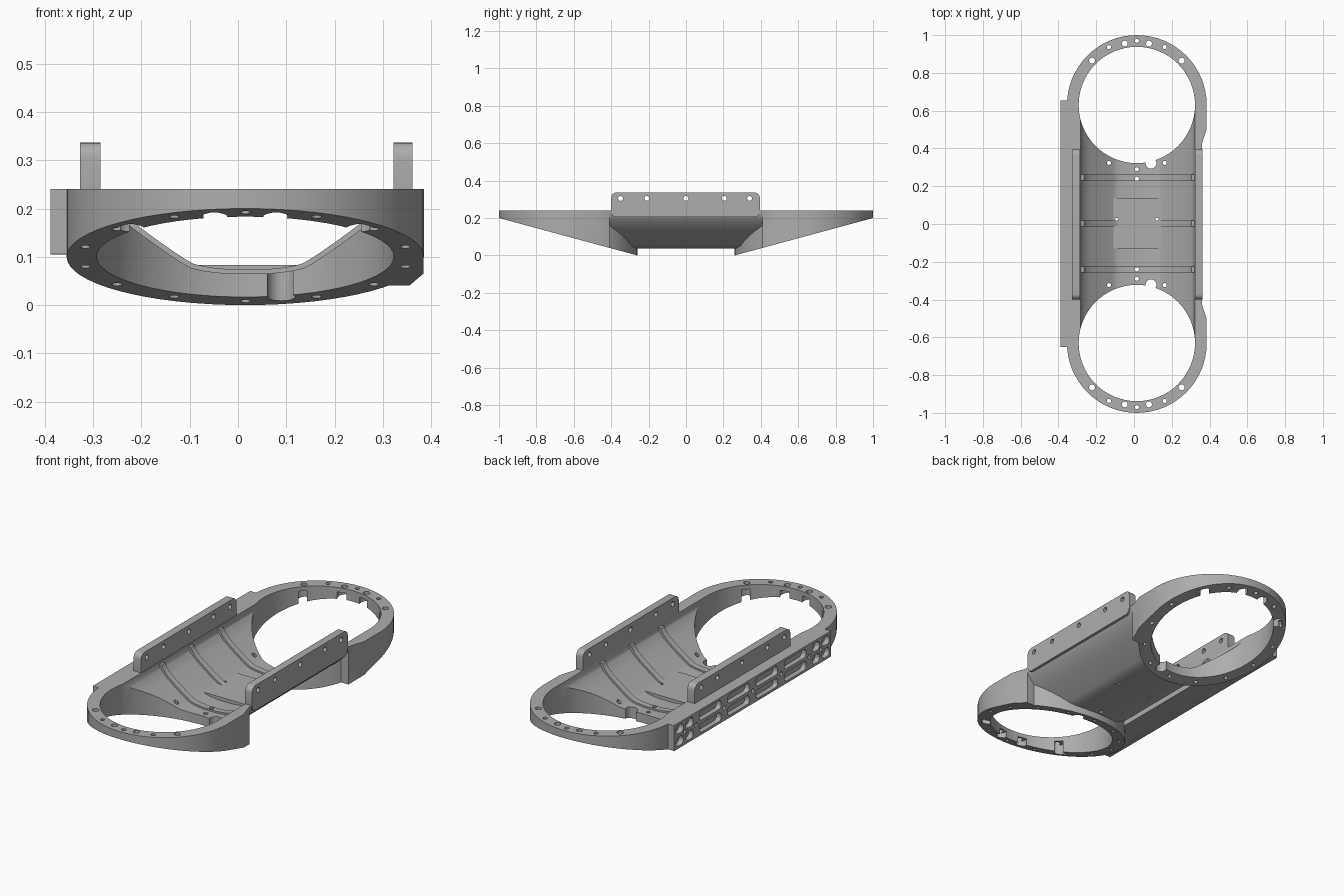
import bpy, bmesh, math
from mathutils import Vector

if "Cube" in bpy.data.objects:
    bpy.data.objects.remove(bpy.data.objects["Cube"], do_unlink=True)

TOP = 0.24            # height of the flat upper deck
CX, CY = 0.015, 0.63  # ring centre
TX = 0.02             # trough centre line

metal = bpy.data.materials.new("plain grey metal")
metal.use_nodes = True
metal.diffuse_color = (0.42, 0.42, 0.42, 1)
metal.node_tree.nodes["Principled BSDF"].inputs["Base Color"].default_value = (0.42, 0.42, 0.42, 1)


def prisms(name, parts):
    """One object from extruded outlines: (points, axis, start, end)."""
    bm = bmesh.new()
    for pts, axis, a, b in parts:
        place = {"X": lambda p, t: (t, p[0], p[1]),
                 "Y": lambda p, t: (p[0], t, p[1]),
                 "Z": lambda p, t: (p[0], p[1], t)}[axis]
        low = [bm.verts.new(place(p, a)) for p in pts]
        high = [bm.verts.new(place(p, b)) for p in pts]
        bm.faces.new(low)
        bm.faces.new(high)
        for i in range(len(pts)):
            j = (i + 1) % len(pts)
            bm.faces.new((low[i], low[j], high[j], high[i]))
    bmesh.ops.recalc_face_normals(bm, faces=bm.faces)
    mesh = bpy.data.meshes.new(name)
    bm.to_mesh(mesh)
    bm.free()
    mesh.materials.append(metal)
    obj = bpy.data.objects.new(name, mesh)
    bpy.context.scene.collection.objects.link(obj)
    return obj


def combine(obj, parts, operation):
    """Boolean the outlines into obj and discard the helper."""
    tool = prisms("helper", parts)
    tool.hide_render = True
    mod = obj.modifiers.new("cut", "BOOLEAN")
    mod.operation, mod.solver, mod.object = operation, "EXACT", tool
    bpy.context.view_layer.update()
    result = bpy.data.meshes.new_from_object(
        obj.evaluated_get(bpy.context.evaluated_depsgraph_get()))
    obj.modifiers.clear()
    obj.data = result
    bpy.data.objects.remove(tool, do_unlink=True)


def circle(x, y, r, n=16):
    return [(x + r * math.cos(math.tau * i / n), y + r * math.sin(math.tau * i / n)) for i in range(n)]


def rect(x0, x1, y0, y1):
    return [(x0, y0), (x1, y0), (x1, y1), (x0, y1)]


def round_rect(x0, x1, y0, y1, r, n=5):
    pts = []
    for k, (x, y) in enumerate([(x1 - r, y1 - r), (x0 + r, y1 - r), (x0 + r, y0 + r), (x1 - r, y0 + r)]):
        for i in range(n + 1):
            a = math.pi / 2 * (k + i / n)
            pts.append((x + r * math.cos(a), y + r * math.sin(a)))
    return pts


def mirrored(half):
    return [(TX - x, z) for x, z in reversed(half)] + [(TX + x, z) for x, z in half]


def smooth_profile(ctrl, steps=4):
    """Catmull-Rom through the half profile."""
    p = [Vector(c) for c in ctrl]
    p = [2 * p[0] - p[1]] + p + [2 * p[-1] - p[-2]]
    out = []
    for i in range(1, len(p) - 2):
        for s in range(steps):
            t = s / steps
            q = 0.5 * (2 * p[i] + (p[i + 1] - p[i - 1]) * t
                       + (2 * p[i - 1] - 5 * p[i] + 4 * p[i + 1] - p[i + 2]) * t * t
                       + (3 * p[i] - p[i - 1] - 3 * p[i + 1] + p[i + 2]) * t ** 3)
            out.append(tuple(q))
    return out + [tuple(p[-2])]


inner = mirrored(smooth_profile([(0.04, 0.065), (0.1, 0.073), (0.14, 0.09),
                                 (0.245, 0.165), (0.29, 0.21), (0.306, 0.25)]))
outer = mirrored(smooth_profile([(0.05, 0.036), (0.13, 0.048), (0.18, 0.075),
                                 (0.275, 0.145), (0.325, 0.2), (0.342, 0.25)]))


def slope(y):
    return 0.2 * (abs(y) - 0.26) / 0.74


# Frame: trough, two rings, side shoulders and the side beam
frame = prisms("main_frame", [(outer, "Y", -0.42, 0.42)])
combine(frame, [(circle(CX, s * CY, 0.37, 64), "Z", -0.05, 0.26) for s in (-1, 1)], "UNION")
shoulder = [(0.2, 0.64), (0.384, 0.64), (0.384, 0.5), (0.355, 0.41), (0.2, 0.41)]
combine(frame, [([(x, s * y) for x, y in shoulder], "Z", -0.06, 0.27) for s in (-1, 1)], "UNION")
combine(frame, [(rect(-0.388, -0.24, 0.105, 0.28), "Y", -0.65, 0.655)], "UNION")

# Flat deck, sloping underside, trough channel and ring openings
combine(frame, [(rect(-1, 1, -2, 2), "Z", TOP, 0.6)], "DIFFERENCE")
combine(frame, [([(s * 0.2, slope(0.2)), (s * 1.1, slope(1.1)), (s * 1.1, -0.3), (s * 0.2, -0.3)],
                 "X", -1, 1) for s in (-1, 1)], "DIFFERENCE")
channel = [(TX - 0.306, 0.4)] + inner + [(TX + 0.306, 0.4)]
combine(frame, [(channel, "Y", -CY, CY)], "DIFFERENCE")
combine(frame, [(circle(CX, s * CY, 0.308, 64), "Z", -0.3, 0.5) for s in (-1, 1)], "DIFFERENCE")

# Raised floor pad
combine(frame, [(round_rect(-0.11, 0.145, -0.13, 0.138, 0.01), "Z", 0.05, 0.083)], "UNION")

# Bolt circles, cable notches and pad holes
drills, bores, clear = [], [], []
for s in (-1, 1):
    for k in range(14):
        a = math.pi / 2 + math.tau * k / 14
        x, y = CX + 0.34 * math.cos(a), s * (CY + 0.34 * math.sin(a))
        through = k in (0, 1, 13, 6, 7, 8)
        drills.append((circle(x, y, 0.011, 12), "Z", -0.2, 0.5 if through else slope(y) + 0.03))
    drills.append((circle(0.09, s * 0.322, 0.029, 20), "Z", -0.2, 0.5))
    drills.append((circle(0.015, s * 0.24, 0.011, 12), "Z", -0.2, 0.5))
    for x, y in ((-0.222, 0.865), (-0.049, 0.955), (0.079, 0.955), (0.252, 0.865)):
        clear.append((circle(x, s * y, 0.016), "Z", -0.2, 0.5))
        bores.append((circle(x, s * (y - 0.015), 0.027), "Z", -0.2, 0.217))
for x in (-0.092, 0.122):
    for y in (0, 0.025):
        drills.append((circle(x, y, 0.008, 10), "Z", -0.2, 0.5))
combine(frame, drills, "DIFFERENCE")
combine(frame, bores, "DIFFERENCE")
combine(frame, clear, "DIFFERENCE")

# Side beam lattice: two rows of pockets with bolt holes at the nodes
pockets = []
for z0 in (0.118, 0.182):
    for i in range(-2, 2):
        y = (i + 0.5) * 0.235
        pockets.append((round_rect(y - 0.09, y + 0.09, z0, z0 + 0.046, 0.018), "X", -0.5, -0.362))
    for s in (-1, 1):
        for y in (0.525, 0.606):
            pockets.append((round_rect(s * y - 0.03, s * y + 0.03, z0, z0 + 0.046, 0.02), "X", -0.5, -0.362))
for y in (-0.565, -0.47, -0.235, 0, 0.235, 0.47, 0.565):
    pockets.append((circle(y, 0.173, 0.011, 12), "X", -0.5, -0.365))
combine(frame, pockets, "DIFFERENCE")

objects = [frame]

# Upright rails with cross holes
for side, x0, x1 in (("right", -0.327, -0.285), ("left", 0.322, 0.362)):
    rail = prisms(side + "_rail", [(round_rect(-0.4, 0.395, 0.205, 0.337, 0.03), "X", x0, x1)])
    combine(rail, [(circle(y, 0.305, 0.013), "X", -1, 1) for y in (-0.35, -0.21, 0, 0.205, 0.34)], "DIFFERENCE")
    objects.append(rail)

# Stiffening ribs following the trough
def scaled(f):
    return [(TX + (x - TX) * f, TOP + (z - TOP) * f) for x, z in inner[2:-2]]

for label, y in (("front", -0.24), ("middle", 0.003), ("back", 0.245)):
    rib = prisms(label + "_rib", [(scaled(1.02) + scaled(0.95)[::-1], "Y", y - 0.016, y + 0.016)])
    combine(rib, [(circle(0.015, s * 0.24, 0.011, 12), "Z", -0.2, 0.5) for s in (-1, 1)], "DIFFERENCE")
    objects.append(rib)

# Smooth curved walls, keep edges crisp
bpy.ops.object.select_all(action="DESELECT")
for obj in objects:
    obj.select_set(True)
bpy.context.view_layer.objects.active = frame
bpy.ops.object.shade_smooth_by_angle(angle=math.radians(30))
